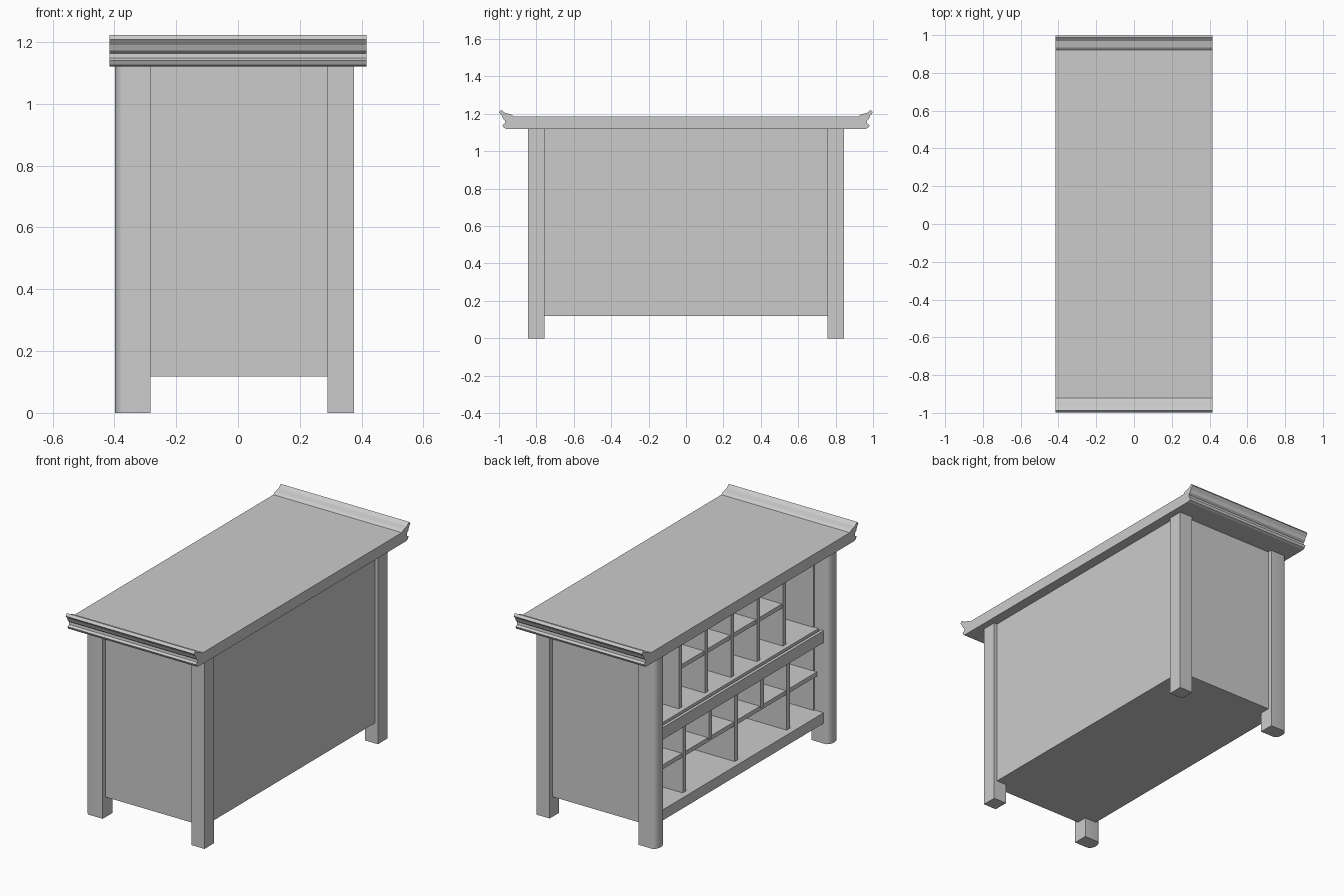
import bpy, bmesh, math

if "Cube" in bpy.data.objects:
    bpy.data.objects.remove(bpy.data.objects["Cube"])


def make_mesh(name, bm):
    bmesh.ops.recalc_face_normals(bm, faces=bm.faces)
    me = bpy.data.meshes.new(name)
    bm.to_mesh(me)
    bm.free()
    ob = bpy.data.objects.new(name, me)
    bpy.context.collection.objects.link(ob)
    return ob


def box(name, x, y, z):
    bm = bmesh.new()
    bmesh.ops.create_cube(bm, size=1)
    for v in bm.verts:
        for i, (a, b) in enumerate((x, y, z)):
            v.co[i] = a if v.co[i] < 0 else b
    return make_mesh(name, bm)


def prism(name, points, offset):
    bm = bmesh.new()
    face = bm.faces.new([bm.verts.new(p) for p in points])
    ext = bmesh.ops.extrude_face_region(bm, geom=[face])
    verts = [g for g in ext["geom"] if isinstance(g, bmesh.types.BMVert)]
    bmesh.ops.translate(bm, verts=verts, vec=offset)
    return make_mesh(name, bm)


# Table top with curled-up moulded ends
half = [(0.962, 1.12), (0.975, 1.126), (0.982, 1.14), (0.968, 1.148), (0.966, 1.163),
        (0.978, 1.172), (0.985, 1.19), (0.999, 1.208), (0.988, 1.222),
        (0.968, 1.205), (0.935, 1.197), (0.92, 1.185)]
profile = half + [(-y, z) for y, z in reversed(half)]
prism("table_top", [(-0.415, y, z) for y, z in profile], (0.83, 0, 0))

# Legs: square on the closed side, rounded outer face on the open side
for s, end in ((-1, "front"), (1, "back")):
    y0, y1 = sorted((s * 0.757, s * 0.845))
    box(end + "_right_leg", (0.29, 0.375), (y0, y1), (0, 1.12))
    mid, half_w = (y0 + y1) / 2, (y1 - y0) / 2
    arc = [(-0.37 - 0.028 * math.sin(math.pi * i / 10),
            mid + half_w * math.cos(math.pi * i / 10), 0) for i in range(11)]
    leg = prism(end + "_left_leg", [(-0.283, y0, 0), (-0.283, y1, 0)] + arc, (0, 0, 1.12))
    bpy.ops.object.select_all(action='DESELECT')
    leg.select_set(True)
    bpy.context.view_layer.objects.active = leg
    bpy.ops.object.shade_smooth_by_angle(angle=math.radians(40))

    # End panel between the legs
    y0, y1 = sorted((s * 0.75, s * 0.82))
    box(end + "_end_panel", (-0.30, 0.355), (y0, y1), (0.118, 1.12))

# Closed side, bottom board and middle rail with a groove behind it
box("side_panel", (0.325, 0.355), (-0.76, 0.76), (0.118, 1.12))
box("bottom_board", (-0.36, 0.33), (-0.758, 0.758), (0.118, 0.18))
box("middle_rail", (-0.36, -0.342), (-0.758, 0.758), (0.59, 0.66))
box("middle_rail_base", (-0.35, -0.32), (-0.757, 0.757), (0.592, 0.64))
box("middle_shelf", (-0.328, 0.33), (-0.756, 0.756), (0.595, 0.665))

# Pigeonhole shelves
box("lower_shelf", (-0.32, 0.33), (-0.755, 0.755), (0.385, 0.41))
box("upper_shelf", (-0.295, 0.33), (-0.48, 0.48), (0.885, 0.91))

# Dividers: half-height ones sit only above the lower shelf
for i in range(-2, 3):
    y = (y0 := 0.24 * i) - 0.014, y0 + 0.014
    box(f"upper_divider_{i + 3}", (-0.30, 0.33), y, (0.665, 1.12))
    box(f"lower_divider_{i + 3}", (-0.325, 0.33), y, (0.18 if i % 2 == 0 else 0.40, 0.595))
